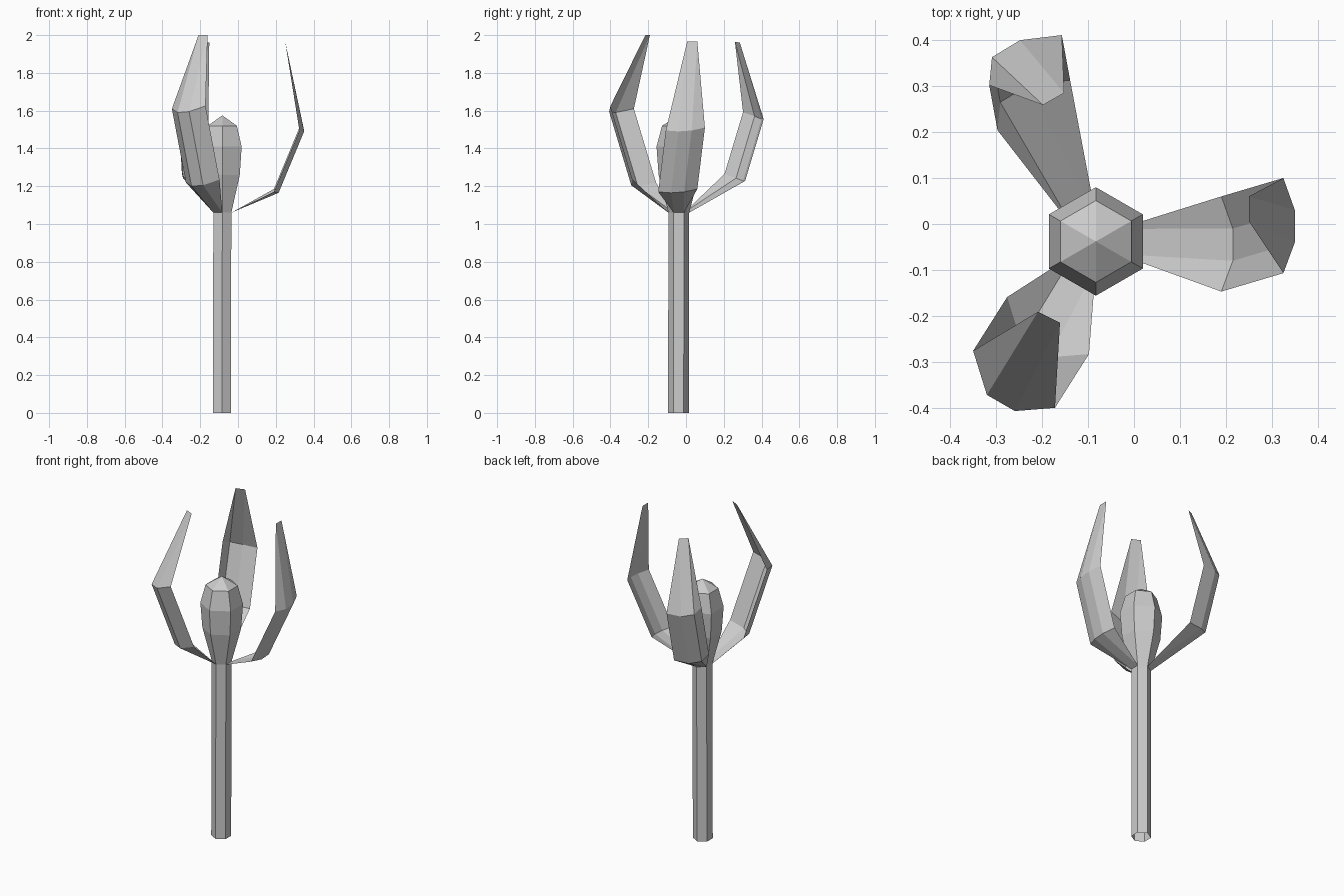
import bpy
from math import cos, sin, pi

if "Cube" in bpy.data.objects:
    bpy.data.objects.remove(bpy.data.objects["Cube"])

CX, CY = -0.083, -0.038   # plant axis
NECK_Z, NECK_R = 1.06, 0.055


def make(name, verts, faces):
    mesh = bpy.data.meshes.new(name)
    mesh.from_pydata(verts, [], faces)
    mesh.update()
    obj = bpy.data.objects.new(name, mesh)
    bpy.context.collection.objects.link(obj)
    return obj


def hex_point(i, r, z, cx=CX, cy=CY):
    a = pi / 6 + i * pi / 3
    return (cx + r * cos(a), cy + r * sin(a), z)


def hex_tube(name, rings, tip_z=None):
    """Six-sided tube through (radius, z, cx, cy) rings, optionally closed by a point."""
    verts = [hex_point(i, r, z, cx, cy) for r, z, cx, cy in rings for i in range(6)]
    faces = [(k * 6 + i, k * 6 + (i + 1) % 6, k * 6 + 6 + (i + 1) % 6, k * 6 + 6 + i)
             for k in range(len(rings) - 1) for i in range(6)]
    if tip_z is not None:
        top = len(verts) - 6
        verts.append((CX, CY, tip_z))
        faces += [(top + i, top + (i + 1) % 6, top + 6) for i in range(6)]
    return make(name, verts, faces)


def petal(name, side, ring, drop, tip):
    """Cupped sheet: neck edge -> lower ring -> widest ring -> narrow tip edge."""
    base = [hex_point(side, NECK_R, NECK_Z), hex_point(side - 1, NECK_R, NECK_Z)]
    lower = [tuple(p[k] - drop[k] for k in range(3)) for p in ring]
    verts = base + lower + ring + tip
    faces = [(0, 2, 3), (0, 3, 4, 1), (1, 4, 5)]
    faces += [(2 + i, 6 + i, 7 + i, 3 + i) for i in range(3)]
    faces += [(6, 10, 7), (7, 10, 11, 8), (8, 11, 9)]
    return make(name, verts, faces)


# Stem (open underneath) and central bud
hex_tube("stem", [(NECK_R, 0, -0.085, -0.04), (NECK_R, NECK_Z, CX, CY)])
hex_tube("bud", [(NECK_R, NECK_Z, CX, CY), (0.107, 1.26, CX, CY),
                 (0.118, 1.41, CX, CY), (0.089, 1.52, CX, CY)], 1.575)

# Three petals, each leaning a little differently
petal("right_petal", 0,
      [(0.325, 0.10, 1.51), (0.35, 0.03, 1.495), (0.35, -0.04, 1.49), (0.325, -0.107, 1.495)],
      (0.135, 0.04, 0.325),
      [(0.25, 0.06, 1.965), (0.25, 0.006, 1.965)])
petal("back_petal", 2,
      [(-0.315, 0.302, 1.592), (-0.309, 0.363, 1.57), (-0.248, 0.40, 1.555), (-0.157, 0.411, 1.555)],
      (-0.018, 0.098, 0.327),
      [(-0.198, 0.259, 1.965), (-0.152, 0.285, 1.96)])
petal("front_petal", 4,
      [(-0.172, -0.40, 1.625), (-0.259, -0.407, 1.595), (-0.32, -0.372, 1.59), (-0.35, -0.276, 1.61)],
      (-0.074, -0.117, 0.39),
      [(-0.161, -0.215, 2.0), (-0.209, -0.191, 2.0)])
